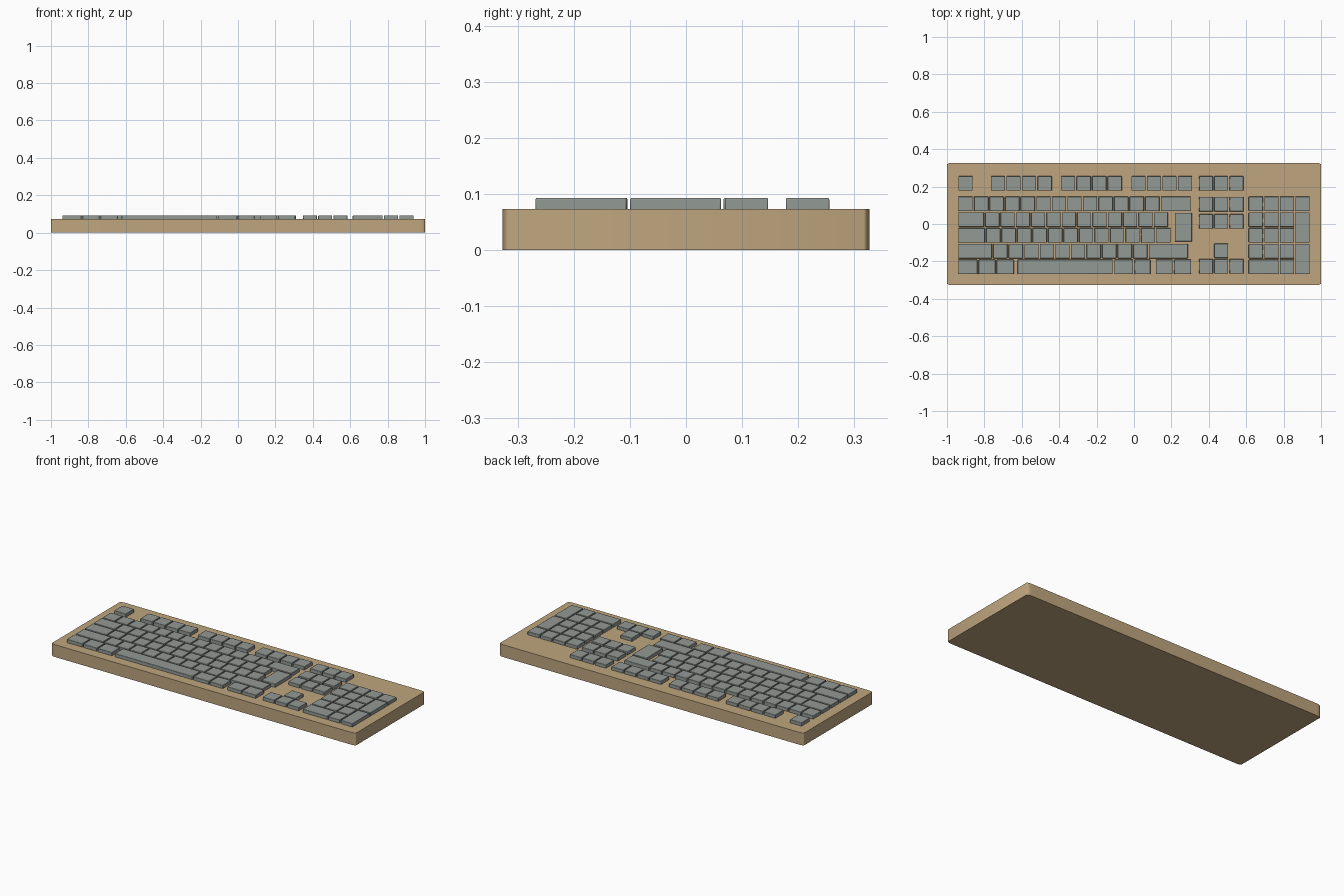
import bpy, bmesh, math

if "Cube" in bpy.data.objects:
    bpy.data.objects.remove(bpy.data.objects["Cube"])

CASE_TOP, KEY_TOP = 0.073, 0.093
U = 0.0832            # one key unit across
PITCH = 0.0843        # row spacing
GAP = 0.007
LEFT, NAV, PAD = -0.942, 0.344, 0.610
ROW = [-0.268 + PITCH * i for i in range(5)]   # front edge of each row
F_ROW = 0.178


def material(name, rgb):
    m = bpy.data.materials.new(name)
    m.diffuse_color = (*rgb, 1)
    m.use_nodes = True
    m.node_tree.nodes["Principled BSDF"].inputs["Base Color"].default_value = m.diffuse_color
    return m


tan = material("tan_plastic", (0.52, 0.38, 0.21))
grey = material("grey_keycap", (0.29, 0.32, 0.30))


def new_object(name, bm, mat):
    me = bpy.data.meshes.new(name)
    bm.to_mesh(me)
    bm.free()
    me.materials.append(mat)
    ob = bpy.data.objects.new(name, me)
    bpy.context.collection.objects.link(ob)
    return ob


def smooth(ob):
    bpy.ops.object.select_all(action='DESELECT')
    ob.select_set(True)
    bpy.context.view_layer.objects.active = ob
    bpy.ops.object.shade_smooth_by_angle(angle=math.radians(35))


# Case: slab with elliptically rounded vertical corners
def build_case(hx, hy, rx, ry, seg=6):
    bm = bmesh.new()
    ring = []
    for q, (sx, sy) in enumerate([(1, 1), (-1, 1), (-1, -1), (1, -1)]):
        for i in range(seg + 1):
            a = math.pi / 2 * (q + i / seg)
            ring.append(bm.verts.new((sx * (hx - rx) + rx * math.cos(a),
                                      sy * (hy - ry) + ry * math.sin(a), 0)))
    base = bm.faces.new(ring)
    top = bmesh.ops.extrude_face_region(bm, geom=[base])["geom"]
    verts = [g for g in top if isinstance(g, bmesh.types.BMVert)]
    bmesh.ops.translate(bm, verts=verts, vec=(0, 0, CASE_TOP))
    if not any(f.normal.z < 0 and f.calc_center_median().z == 0 for f in bm.faces):
        bm.faces.new(reversed(ring))if not ring[0].link_faces else None
    # close the underside if the extrusion consumed the base face
    edges = [e for e in bm.edges if e.is_boundary]
    if edges:
        bmesh.ops.holes_fill(bm, edges=edges, sides=0)
    bmesh.ops.recalc_face_normals(bm, faces=bm.faces)
    return new_object("case", bm, tan)


smooth(build_case(1.0, 0.327, 0.03, 0.01))


# Keycaps: a key is (x, y, width in units, height in rows)
def build_keys(name, keys):
    bm = bmesh.new()
    z0 = CASE_TOP - 0.002
    for x, y, w, h in keys:
        sx, sy, sz = w * U - GAP, h * PITCH - GAP, KEY_TOP - z0
        vs = bmesh.ops.create_cube(bm, size=1)["verts"]
        for v in vs:
            v.co = (x + w * U / 2 + v.co.x * sx,
                    y + sy / 2 + v.co.y * sy,
                    z0 + sz / 2 + v.co.z * sz)
    ob = new_object(name, bm, grey)
    bev = ob.modifiers.new("soft_edges", 'BEVEL')
    bev.width, bev.segments = 0.0025, 2
    smooth(ob)


def row(x, y, widths, h=1):
    out = []
    for w in widths:
        out.append((x, y, w, h))
        x += w * U
    return out


# Function row: escape plus three groups of four
build_keys("escape_key", row(LEFT, F_ROW, [1]))
for i, x in enumerate((-0.769, -0.394, -0.018)):
    build_keys(f"function_keys_{i + 1}", row(x, F_ROW, [1] * 4))

# Main block
build_keys("number_row", row(LEFT, ROW[4], [1] * 13 + [2]))
build_keys("upper_letter_row", row(LEFT, ROW[3], [1.72] + [0.985] * 12))
build_keys("home_letter_row", row(LEFT, ROW[2], [1.78] + [0.995] * 12))
build_keys("lower_letter_row", row(LEFT, ROW[1], [2.23] + [1] * 10 + [2.6]))
build_keys("return_key", [(0.215, ROW[2] + 0.006, 1.18, 1.9)])
build_keys("bottom_row_left", row(LEFT, ROW[0], [1.3, 1.15, 1.2]))
build_keys("space_bar", [(-0.626, ROW[0], 6.2, 1)])
build_keys("bottom_row_right", row(-0.109, ROW[0], [1.3, 1.1])
           + row(0.113, ROW[0], [1.17, 1.18]))

# Navigation cluster and arrows
build_keys("system_keys", row(NAV, F_ROW, [0.98] * 3))
build_keys("navigation_keys", row(NAV, ROW[4] - 0.002, [0.98] * 3)
           + row(NAV, ROW[3] - 0.01, [0.98] * 3))
build_keys("arrow_keys", row(NAV, ROW[0] + 0.003, [0.98] * 3)
           + [(NAV + 0.98 * U, ROW[1] + 0.002, 0.98, 1)])

# Number pad
pad = [k for r in (1, 2, 3, 4) for k in row(PAD, ROW[r], [1] * 3)]
pad += row(PAD, ROW[0], [2, 1])
side = PAD + 3 * U
pad += [(side, ROW[4], 1, 1), (side, ROW[2], 1, 2), (side, ROW[0], 1, 2)]
build_keys("number_pad", pad)
